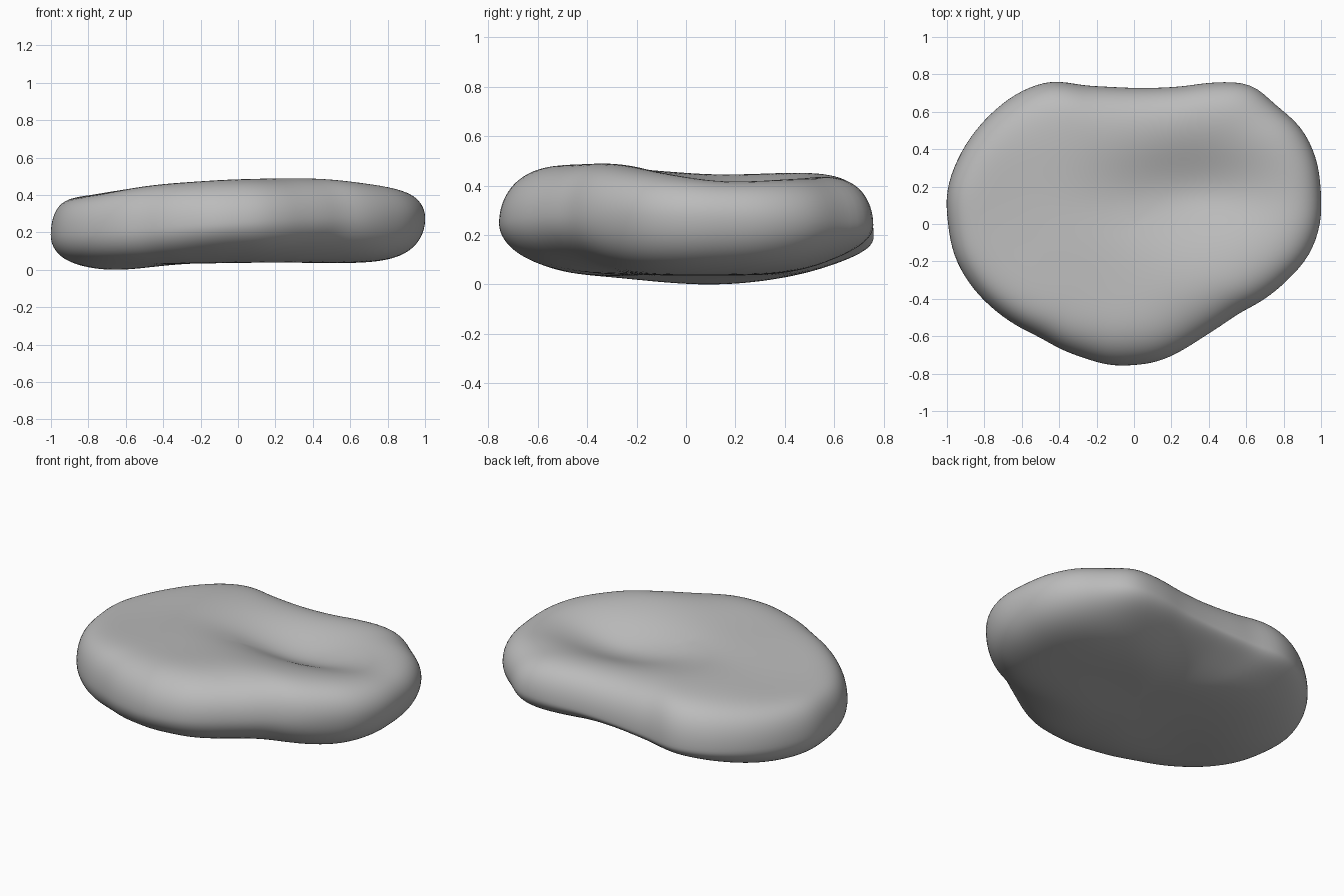
import bpy, bmesh, math

cube = bpy.data.objects.get("Cube")
if cube:
    bpy.data.objects.remove(cube, do_unlink=True)

# Outline radius every 10 degrees, anticlockwise from +x
OUTLINE = [.995, 1.015, 1.035, 1.03, .99, .97, .875, .785, .74, .728, .745, .79,
           .88, .93, .96, .985, 1.005, 1.015, .995, .975, .935, .885, .835, .79,
           .775, .765, .765, .755, .745, .725, .71, .715, .74, .805, .875, .95]
SEGMENTS, RINGS = 144, 36

# Bumps and hollows: x, y, width, depth front, depth back, height
TOP_BUMPS = [(.32, .17, .46, .22, .27, -.12),
             (.4, -.35, .4, .2, .2, .025),
             (0, -.6, .3, .2, .2, .02),
             (-.85, 0, .35, .8, .8, -.07),
             (.1, .6, .8, .2, .2, -.01)]
BOTTOM_BUMPS = [(-.67, .1, .27, .35, .35, -.035),
                (.1, .1, .3, .25, .25, .01),
                (.1, .75, .9, .25, .25, .06),
                (.55, -.5, .3, .22, .22, .05)]


def outline(angle):
    """Smooth closed curve through the outline radii."""
    n = len(OUTLINE)
    s = angle / math.tau * n
    i, t = int(s), s % 1
    a, b, c, d = (OUTLINE[(i + k) % n] for k in (-1, 0, 1, 2))
    return b + t / 2 * (c - a + t * (2*a - 5*b + 4*c - d + t * (3*(b - c) + d - a)))


def relief(x, y, bumps):
    total = 0
    for bx, by, w, front, back, h in bumps:
        depth = back if y > by else front
        total += h * math.exp(-((x - bx) / w) ** 2 - ((y - by) / depth) ** 2)
    return total


def surface_point(angle, t, top):
    r = outline(angle) * t
    x, y = r * math.cos(angle), r * math.sin(angle)
    right, left = max(0, math.cos(angle)) ** 2, max(0, -math.cos(angle)) ** 2
    back = max(0, math.sin(angle)) ** 2
    rim = .235 + .045 * math.cos(angle) - .02 * math.sin(angle)
    if top:
        full = .472 + relief(x, y, TOP_BUMPS)
        power = 7 + 2 * right + 8 * left
    else:
        full = .037 + relief(x, y, BOTTOM_BUMPS)
        power = 3.4 + 4.5 * right + 8 * left - .8 * back
    return x, y, rim + (full - rim) * math.sqrt(max(0, 1 - t ** power))


# Stone body: rings from the top centre, over the rim, to the bottom centre
bm = bmesh.new()
rings = []
for k in range(1, 2 * RINGS):
    t = math.sin(math.pi / 2 * k / RINGS)
    rings.append([bm.verts.new(surface_point(j * math.tau / SEGMENTS, t, k <= RINGS))
                  for j in range(SEGMENTS)])
poles = [bm.verts.new(surface_point(0, 0, top)) for top in (True, False)]
for j in range(SEGMENTS):
    n = (j + 1) % SEGMENTS
    bm.faces.new((poles[0], rings[0][j], rings[0][n]))
    bm.faces.new((poles[1], rings[-1][n], rings[-1][j]))
    for upper, lower in zip(rings, rings[1:]):
        bm.faces.new((upper[j], lower[j], lower[n], upper[n]))
for _ in range(3):
    bmesh.ops.smooth_vert(bm, verts=bm.verts, factor=.5,
                          use_axis_x=True, use_axis_y=True, use_axis_z=True)
bmesh.ops.recalc_face_normals(bm, faces=bm.faces)
low = min(v.co.z for v in bm.verts)
bmesh.ops.translate(bm, verts=bm.verts, vec=(0, 0, -low))
for f in bm.faces:
    f.smooth = True

mesh = bpy.data.meshes.new("flat_stone")
bm.to_mesh(mesh)
bm.free()
stone = bpy.data.objects.new("flat_stone", mesh)
bpy.context.collection.objects.link(stone)

# Plain grey
grey = bpy.data.materials.new("stone_grey")
grey.use_nodes = True
grey.diffuse_color = (.5, .5, .5, 1)
grey.node_tree.nodes["Principled BSDF"].inputs["Base Color"].default_value = (.5, .5, .5, 1)
mesh.materials.append(grey)
